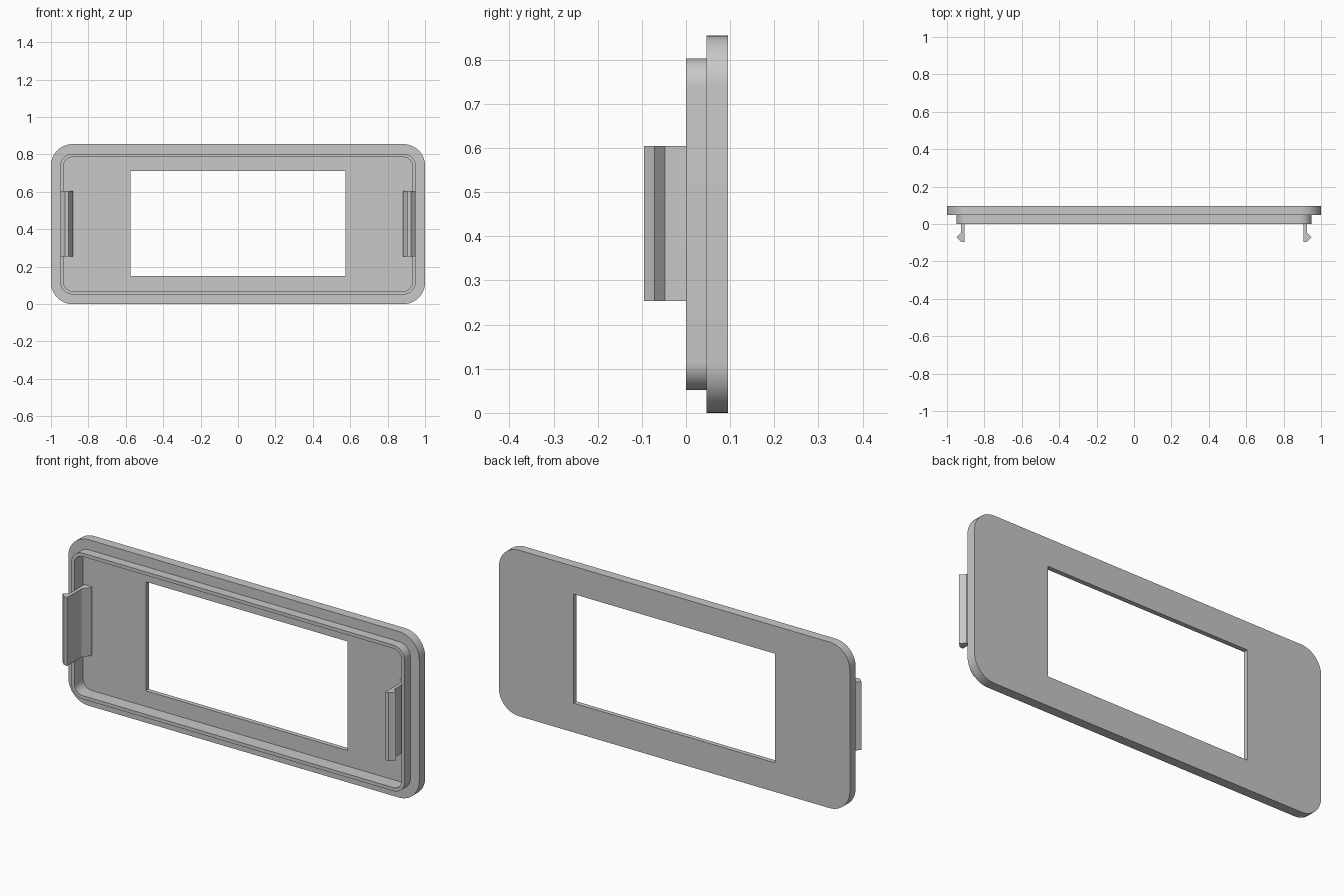
import bpy, bmesh
from math import sin, cos, pi

cube = bpy.data.objects.get("Cube")
if cube:
    bpy.data.objects.remove(cube, do_unlink=True)

grey = bpy.data.materials.new("light_grey_plastic")
grey.use_nodes = True
colour = (0.58, 0.58, 0.58, 1)
grey.diffuse_color = colour
grey.node_tree.nodes["Principled BSDF"].inputs["Base Color"].default_value = colour

HEIGHT = 0.855
MID = HEIGHT / 2


def prism(name, base, direction):
    """Extrude a flat polygon along a direction into a closed solid."""
    bm = bmesh.new()
    face = bm.faces.new([bm.verts.new(p) for p in base])
    out = bmesh.ops.extrude_face_region(bm, geom=[face])
    moved = [v for v in out["geom"] if isinstance(v, bmesh.types.BMVert)]
    bmesh.ops.translate(bm, verts=moved, vec=direction)
    bmesh.ops.recalc_face_normals(bm, faces=bm.faces)
    mesh = bpy.data.meshes.new(name)
    bm.to_mesh(mesh)
    bm.free()
    mesh.materials.append(grey)
    obj = bpy.data.objects.new(name, mesh)
    bpy.context.collection.objects.link(obj)
    return obj


def rounded_slab(name, half_x, half_z, radius, y0, y1, steps=12):
    """Upright slab with rounded corners, between two depths."""
    pts = []
    corners = [(1, 1), (-1, 1), (-1, -1), (1, -1)]
    for i, (sx, sz) in enumerate(corners):
        cx, cz = sx * (half_x - radius), MID + sz * (half_z - radius)
        for k in range(steps + 1 if radius else 1):
            a = pi / 2 * (i + k / steps)
            pts.append((cx + radius * cos(a), y0, cz + radius * sin(a)))
    return prism(name, pts, (0, y1 - y0, 0))


def combine(target, other, operation):
    mod = target.modifiers.new(operation, "BOOLEAN")
    mod.operation = operation
    mod.solver = "EXACT"
    mod.object = other
    bpy.context.view_layer.objects.active = target
    bpy.ops.object.modifier_apply(modifier=mod.name)
    bpy.data.objects.remove(other, do_unlink=True)


# Bezel: face plate plus raised rim, hollowed at the front, with a window
bezel = rounded_slab("bezel", 1.0, MID, 0.115, 0.047, 0.095)
rim = rounded_slab("rim", 0.95, 0.376, 0.065, 0.0, 0.06)
combine(bezel, rim, "UNION")
recess = rounded_slab("recess_cutter", 0.932, 0.358, 0.047, -0.1, 0.071)
combine(bezel, recess, "DIFFERENCE")
window = rounded_slab("window_cutter", 0.575, 0.281, 0, -0.1, 0.2)
window.location.z = 0.431 - MID
bpy.context.view_layer.update()
combine(bezel, window, "DIFFERENCE")

bpy.ops.object.select_all(action="DESELECT")
bezel.select_set(True)
bpy.context.view_layer.objects.active = bezel
bpy.ops.object.shade_smooth_by_angle(angle=pi / 6)

# Snap clips: hooked profile with a flared foot, one on each side
clip_profile = [(0.925, 0.072), (0.925, -0.048), (0.95, -0.071), (0.925, -0.095),
                (0.907, -0.095), (0.907, 0.022), (0.882, 0.06), (0.882, 0.072)]
for side, name in ((1, "left_clip"), (-1, "right_clip")):
    prism(name, [(side * x, y, 0.253) for x, y in clip_profile], (0, 0, 0.352))
